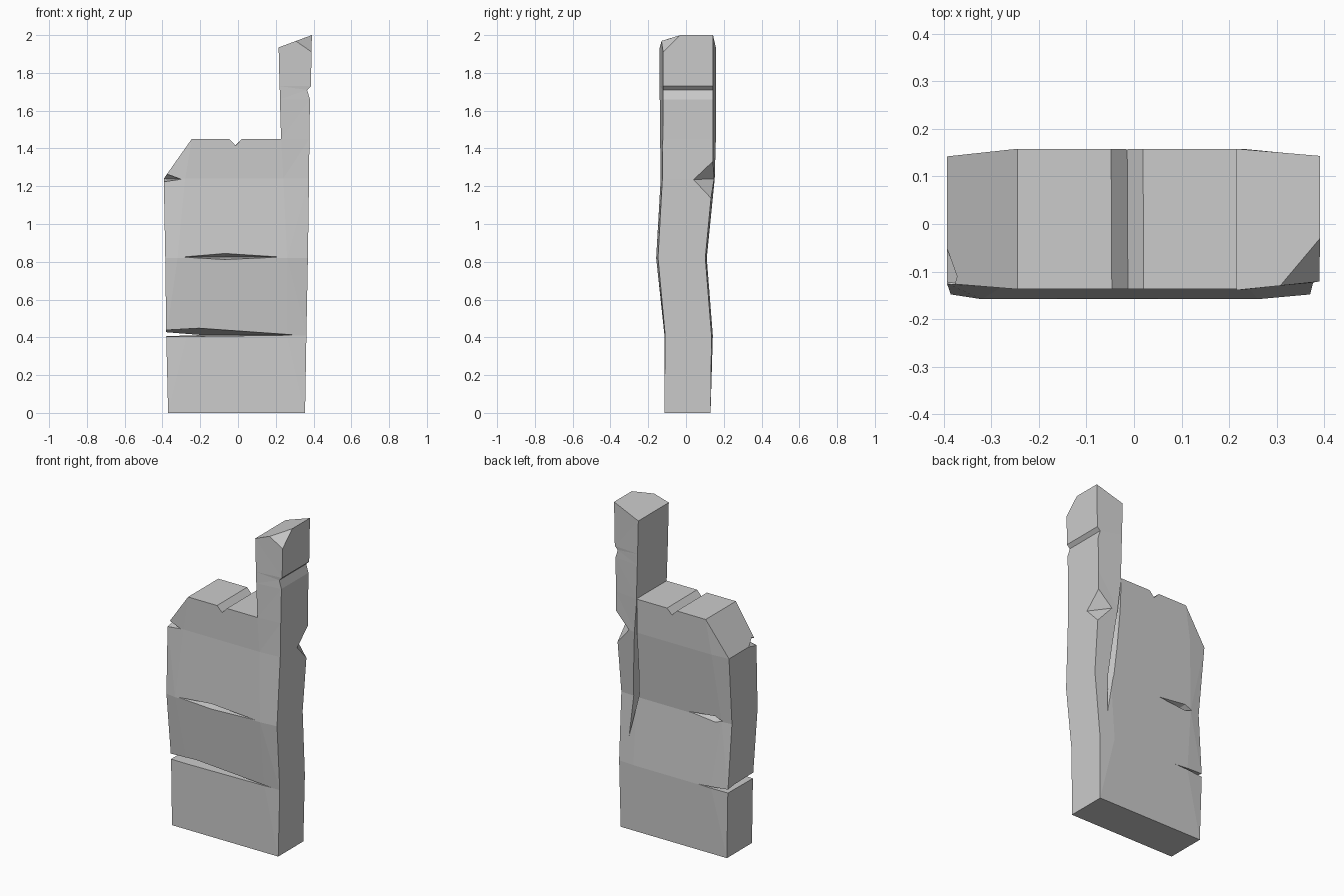
import bpy, bmesh

if "Cube" in bpy.data.objects:
    bpy.data.objects.remove(bpy.data.objects["Cube"])

# Rows: z, four column x positions, front y (edge, middle), back y (edge, middle)
rows = [
    (0.00, (-.37, -.25, .25, .355), (-.115, -.115), (.13, .13)),
    (0.41, (-.38, -.27, .26, .362), (-.11, -.114), (.135, .142)),
    (0.82, (-.385, -.32, .26, .37), (-.148, -.158), (.102, .11)),
    (1.24, (-.393, -.28, .24, .376), (-.125, -.134), (.142, .152)),
    (1.45, (-.245, -.245, .228, .378), (-.123, -.137), (.143, .158)),
]
# Post rows: left x/z, right x/z
post = [
    ((.222, 1.66), (.381, 1.66)),
    ((.221, 1.71), (.366, 1.71)),
    ((.220, 1.73), (.386, 1.73)),
    ((.215, 1.935), (.391, 2.0)),
]

bm = bmesh.new()
V = {}
for r, (z, xs, front, back) in enumerate(rows):
    for c, x in enumerate(xs):
        mid = c in (1, 2) or (r == 4 and c == 0)
        for s, ys in enumerate((front, back)):
            V[c, r, s] = bm.verts.new((x, ys[mid], z))
for i, pair in enumerate(post):
    for c, (x, z) in zip((2, 3), pair):
        V[c, 5 + i, 0] = bm.verts.new((x, -.139 if c == 2 else -.121, z))
        V[c, 5 + i, 1] = bm.verts.new((x, .158 if c == 2 else .143, z))

# Front and back sheets, with walls wherever a cell has no neighbour
cells = {(c, r) for r in range(4) for c in range(3)} | {(2, r) for r in range(4, 8)}
for c, r in cells:
    k = [(c, r), (c + 1, r), (c + 1, r + 1), (c, r + 1)]
    bm.faces.new([V[a, b, 0] for a, b in k])
    bm.faces.new([V[a, b, 1] for a, b in reversed(k)])
    for i, n in enumerate([(c, r - 1), (c + 1, r), (c, r + 1), (c - 1, r)]):
        if n not in cells:
            p, q = k[i], k[(i + 1) % 4]
            bm.faces.new([V[(*q, 0)], V[(*p, 0)], V[(*p, 1)], V[(*q, 1)]])
bmesh.ops.remove_doubles(bm, verts=bm.verts[:], dist=.0005)
bmesh.ops.triangulate(bm, faces=bm.faces[:])
bmesh.ops.recalc_face_normals(bm, faces=bm.faces[:])
mesh = bpy.data.meshes.new("cracked_slab")
bm.to_mesh(mesh)
bm.free()
slab = bpy.data.objects.new("cracked_slab", mesh)
bpy.context.collection.objects.link(slab)
bpy.context.view_layer.objects.active = slab


def chip(name, points):
    """Carve the convex hull of the points out of the slab."""
    b = bmesh.new()
    for p in points:
        b.verts.new(p)
    res = bmesh.ops.convex_hull(b, input=b.verts[:])
    loose = [v for v in b.verts if not v.link_faces]
    bmesh.ops.delete(b, geom=loose, context='VERTS')
    bmesh.ops.recalc_face_normals(b, faces=b.faces[:])
    m = bpy.data.meshes.new(name)
    b.to_mesh(m)
    b.free()
    o = bpy.data.objects.new(name, m)
    bpy.context.collection.objects.link(o)
    o.hide_render = True
    mod = slab.modifiers.new(name, 'BOOLEAN')
    mod.object, mod.operation, mod.solver = o, 'DIFFERENCE', 'EXACT'
    bpy.ops.object.modifier_apply(modifier=name)
    bpy.data.objects.remove(o)


# Groove across the top
chip("top_groove", [(x + d, y, z) for y, d in ((-.3, 0), (.3, -.003))
                    for x, z in ((-.07, 1.475), (-.012, 1.415), (.045, 1.475))])
# Upper crack, front and back
chip("front_crack", [(-.33, -.17, .825), (-.07, -.17, .847), (.27, -.17, .825),
                     (-.07, -.17, .81), (-.07, -.07, .825)])
chip("back_crack", [(-.34, .12, .825), (-.28, .12, .847), (-.07, .12, .825),
                    (-.28, .12, .805), (-.26, .05, .825)])
# Lower crack wrapping around the left side
chip("lower_crack", [(.32, -.118, .412), (-.2, -.125, .449), (-.45, -.13, .435),
                     (-.45, -.13, .402), (-.3, -.125, .405),
                     (-.45, .15, .43), (-.45, .15, .405), (-.20, .15, .412)])
# Vertical split down the back below the post
chip("back_split", [(.31, .15, .5), (.285, .13, .84), (.235, .13, .84),
                    (.24, .18, 1.3), (.225, .165, 1.46), (.262, .04, .84),
                    (.225, .13, 1.44)])
# Broken corners
chip("back_right_chip", [(.376, .04, 1.235), (.42, .04, 1.235), (.377, .146, 1.335),
                         (.42, .16, 1.34), (.375, .138, 1.13), (.42, .15, 1.12),
                         (.28, .155, 1.24), (.42, .25, 1.24)])
chip("left_chip", [(-.372, -.11, 1.27), (-.30, -.133, 1.237), (-.394, -.05, 1.24),
                   (-.394, -.122, 1.222), (-.45, -.2, 1.25)])
chip("post_top_chip", [(.305, -.131, 1.968), (.391, -.121, 1.91), (.391, -.03, 2.0),
                       (.42, -.2, 2.05)])
